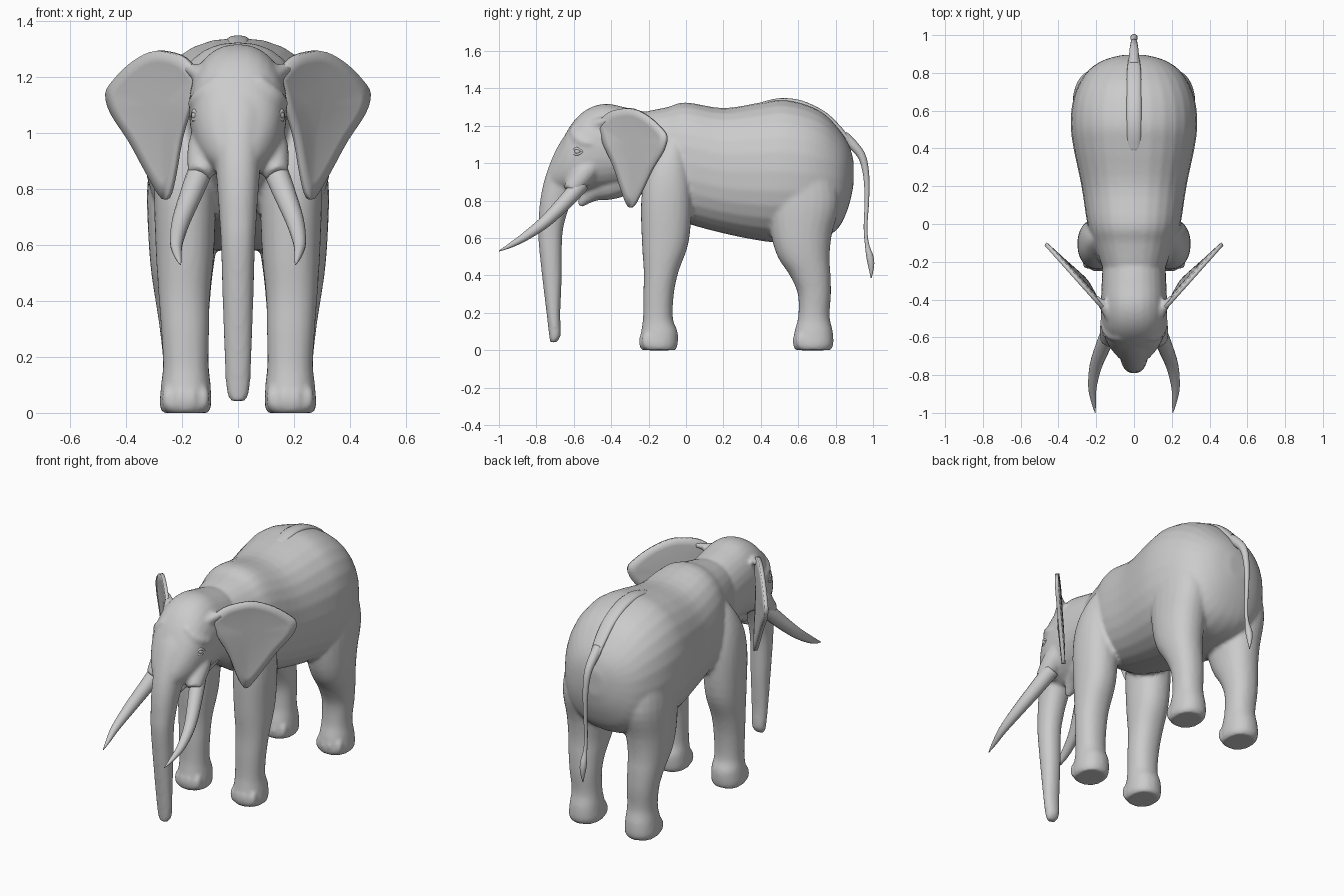
import bpy, bmesh, math
from mathutils import Vector, Matrix

if "Cube" in bpy.data.objects:
    bpy.data.objects.remove(bpy.data.objects["Cube"], do_unlink=True)

SKIN = (0.6, 0.6, 0.6, 1)
mat = bpy.data.materials.new("grey_skin")
mat.use_nodes = True
mat.diffuse_color = SKIN
bsdf = next(n for n in mat.node_tree.nodes if n.type == 'BSDF_PRINCIPLED')
bsdf.inputs["Base Color"].default_value = SKIN
bsdf.inputs["Roughness"].default_value = 0.8


def resample(rows, steps=4):
    """Catmull-Rom interpolation of a list of number tuples."""
    out = []
    for i in range(len(rows) - 1):
        p = [rows[max(0, min(len(rows) - 1, i + k))] for k in (-1, 0, 1, 2)]
        for s in range(steps):
            t = s / steps
            out.append([b + 0.5 * t * (c - a + t * (2*a - 5*b + 4*c - d + t * (3*(b - c) + d - a)))
                        for a, b, c, d in zip(*p)])
    out.append(list(rows[-1]))
    return out


def skin(bm, rings):
    """Join rings of points into a closed tube."""
    vs = [[bm.verts.new(p) for p in r] for r in rings]
    n = len(vs[0])
    faces = [bm.faces.new((a[i], a[(i + 1) % n], b[(i + 1) % n], b[i]))
             for a, b in zip(vs, vs[1:]) for i in range(n)]
    faces += [bm.faces.new(vs[0][::-1]), bm.faces.new(vs[-1])]
    bmesh.ops.recalc_face_normals(bm, faces=faces)


def oval(n, power):
    for i in range(n):
        a = 2 * math.pi * i / n
        c, s = math.cos(a), math.sin(a)
        yield (math.copysign(abs(c) ** (2 / power), c), math.copysign(abs(s) ** (2 / power), s))


def loft_y(bm, rows, power=2.3):
    """Rows: y, half width, top z, bottom z."""
    skin(bm, [[(w * c, y, (t + b) / 2 + (t - b) / 2 * s) for c, s in oval(28, power)]
              for y, w, t, b in resample(rows)])


def loft_z(bm, rows, side=1, power=2.2):
    """Rows: z, x low, x high, y low, y high."""
    skin(bm, [[(side * ((x0 + x1) / 2 + (x1 - x0) / 2 * c), (y0 + y1) / 2 + (y1 - y0) / 2 * s, z)
               for c, s in oval(24, power)] for z, x0, x1, y0, y1 in resample(rows)])


def tube(bm, rows, side=1, n=14):
    """Rows: x, y, z, radius."""
    pts = resample(rows)
    rings = []
    for i, (x, y, z, r) in enumerate(pts):
        d = Vector(pts[min(i + 1, len(pts) - 1)][:3]) - Vector(pts[max(i - 1, 0)][:3])
        u = d.cross(Vector((1, 0, 0))).normalized()
        v = d.cross(u).normalized()
        rings.append([Vector((x, y, z)) + max(r, 0.001) * (u * c + v * s) for c, s in oval(n, 2)])
    skin(bm, [[(side * p.x, p.y, p.z) for p in r] for r in rings])


def blob(bm, loc, size):
    bmesh.ops.create_uvsphere(bm, u_segments=16, v_segments=10, radius=1,
                              matrix=Matrix.Translation(loc) @ Matrix.Diagonal((*size, 1)))


def finish(name, bm):
    """Turn a bmesh into a smooth shaded object."""
    mesh = bpy.data.meshes.new(name)
    bm.to_mesh(mesh)
    bm.free()
    mesh.materials.append(mat)
    obj = bpy.data.objects.new(name, mesh)
    bpy.context.collection.objects.link(obj)
    for p in mesh.polygons:
        p.use_smooth = True
    return obj


# Torso
bm = bmesh.new()
loft_y(bm, [(-0.34, 0.13, 1.24, 0.9), (-0.22, 0.172, 1.275, 0.82), (-0.1, 0.215, 1.3, 0.73),
            (0, 0.247, 1.325, 0.68), (0.2, 0.278, 1.295, 0.625), (0.4, 0.32, 1.325, 0.585),
            (0.52, 0.335, 1.34, 0.575), (0.64, 0.326, 1.315, 0.58), (0.74, 0.292, 1.265, 0.6),
            (0.82, 0.235, 1.18, 0.66), (0.87, 0.155, 1.1, 0.77), (0.895, 0.06, 1.02, 0.88)])
# Legs with toes
FRONT = [(0, .105, .27, -.235, -.055), (.03, .095, .28, -.25, -.045), (.1, .098, .275, -.24, -.045),
         (.17, .105, .268, -.23, -.07), (.3, .103, .275, -.228, -.065), (.42, .1, .284, -.226, -.04),
         (.58, .085, .294, -.236, .015), (.8, .08, .3, -.24, .03), (.95, .1, .287, -.21, .015),
         (1.06, .12, .255, -.15, -.01), (1.13, .14, .215, -.1, -.03)]
REAR = [(0, .105, .27, .585, .772), (.03, .095, .28, .572, .788), (.1, .098, .275, .58, .785),
        (.18, .105, .268, .6, .768), (.3, .105, .28, .598, .775), (.4, .1, .295, .555, .773),
        (.5, .09, .31, .49, .768), (.62, .075, .32, .455, .78), (.8, .07, .325, .44, .82),
        (1.0, .08, .305, .46, .78)]
for side in (1, -1):
    for rows, y in ((FRONT, -0.229), (REAR, 0.594)):
        loft_z(bm, rows, side)
        for k in range(4):
            x = 0.122 + 0.043 * k
            blob(bm, (side * x, y + 0.6 * abs(x - 0.187) ** 1.2, 0.05), (0.021, 0.03, 0.047))

# Head, trunk and jaw
loft_y(bm, [(-0.1, 0.14, 1.24, 0.9), (-0.22, 0.165, 1.275, 0.85), (-0.33, 0.172, 1.3, 0.87),
            (-0.42, 0.175, 1.318, 0.86), (-0.5, 0.174, 1.303, 0.85), (-0.57, 0.164, 1.258, 0.84),
            (-0.63, 0.142, 1.182, 0.84), (-0.68, 0.108, 1.08, 0.85), (-0.72, 0.07, 0.99, 0.86)], 2.2)
loft_z(bm, [(1.2, -.08, .08, -.61, -.45), (1.1, -.1, .1, -.68, -.48), (1.0, -.092, .092, -.727, -.5),
            (.9, -.082, .082, -.76, -.56), (.8, -.074, .074, -.78, -.61), (.7, -.067, .067, -.788, -.645),
            (.6, -.061, .061, -.79, -.662), (.4, -.055, .055, -.77, -.664), (.2, -.048, .048, -.746, -.672),
            (.08, -.041, .041, -.732, -.67), (.042, -.025, .025, -.726, -.695)])
tube(bm, [(0, -.32, .93, .1), (0, -.42, .89, .09), (0, -.5, .85, .06), (0, -.57, .775, .016)])
for side in (1, -1):
    # Tusk sheath, brow and ear root
    tube(bm, [(.1, -.46, 1.04, .05), (.12, -.54, .95, .06), (.132, -.6, .875, .05),
              (.14, -.62, .85, .042)], side)
    tube(bm, [(.07, -.6, 1.19, .02), (.12, -.585, 1.14, .03), (.15, -.54, 1.11, .028),
              (.16, -.48, 1.1, .015)], side)
    tube(bm, [(.11, -.53, 1.19, .025), (.145, -.46, 1.215, .027), (.18, -.41, 1.235, .02),
              (.21, -.38, 1.245, .01)], side)

# Fuse all body volumes into one skin
body = finish("body", bm)
fuse = body.modifiers.new("fuse", 'REMESH')
fuse.mode, fuse.voxel_size, fuse.use_smooth_shade = 'VOXEL', 0.011, True
soften = body.modifiers.new("soften", 'SMOOTH')
soften.factor, soften.iterations = 0.5, 5

# Spine ridge running into the tail
bm = bmesh.new()
skin(bm, [[(w * c, y, z + 0.02 * s) for c, s in oval(14, 2.5)] for y, z, w in resample(
    [(0.38, 1.3, 0.036), (0.5, 1.328, 0.04), (0.62, 1.315, 0.04), (0.74, 1.258, 0.039),
     (0.82, 1.185, 0.036), (0.88, 1.11, 0.028), (0.91, 1.075, 0.02)])])
finish("spine_ridge", bm)
bm = bmesh.new()
tube(bm, [(0, .84, 1.145, .03), (0, .9, 1.09, .026), (0, .943, 1.03, .021), (0, .964, .93, .016),
          (0, .967, .8, .012), (0, .96, .66, .01), (0, .967, .57, .011), (0, .983, .5, .019),
          (0, .99, .45, .016), (0, .99, .385, .002)])
finish("tail", bm)

# Ear outline as x, z; the ear sweeps backwards as it goes outwards and down
EAR = [(.14, 1.21), (.19, 1.268), (.25, 1.29), (.31, 1.29), (.38, 1.25), (.44, 1.19), (.468, 1.14),
       (.45, 1.07), (.385, .97), (.325, .86), (.275, .775), (.25, .77), (.23, .84), (.205, .98), (.17, 1.1)]
for side, label in ((1, "left"), (-1, "right")):
    bm = bmesh.new()
    outline = resample(EAR + EAR[:1], 3)[:-1]
    cx, cz = 0.28, 1.09
    loops = []
    for f in (1, 0.8, 0.55, 0.3):
        ring = []
        for px, pz in outline:
            x, z = cx + (px - cx) * f, cz + (pz - cz) * f
            y = -0.45 + 1.12 * (x - 0.16) + 0.02 * (1 - f * f) + 0.13 * max(0, 1.1 - z)
            ring.append(bm.verts.new((side * x, y, z)))
        loops.append(ring)
    n = len(outline)
    for a, b in zip(loops, loops[1:]):
        for i in range(n):
            bm.faces.new((a[i], a[(i + 1) % n], b[(i + 1) % n], b[i]))
    bm.faces.new(loops[-1])
    bmesh.ops.recalc_face_normals(bm, faces=bm.faces[:])
    ear = finish(label + "_ear", bm)
    s = ear.modifiers.new("thickness", 'SOLIDIFY')
    s.thickness, s.offset = 0.02, 0

    # Tusk
    bm = bmesh.new()
    tube(bm, [(.125, -.56, .89, .045), (.16, -.64, .8, .041), (.202, -.75, .69, .033),
              (.22, -.86, .608, .023), (.214, -.94, .56, .013), (.205, -1, .53, .002)], side)
    finish(label + "_tusk", bm)

    # Eye with lids
    bm = bmesh.new()
    blob(bm, (side * 0.149, -0.578, 1.063), (0.018, 0.02, 0.017))
    for dz in (0.016, -0.016):
        tube(bm, [(.138, -.61, 1.06, .004), (.156, -.585, 1.063 + dz, .008), (.164, -.55, 1.06, .004)], side, 8)
    finish(label + "_eye", bm)
